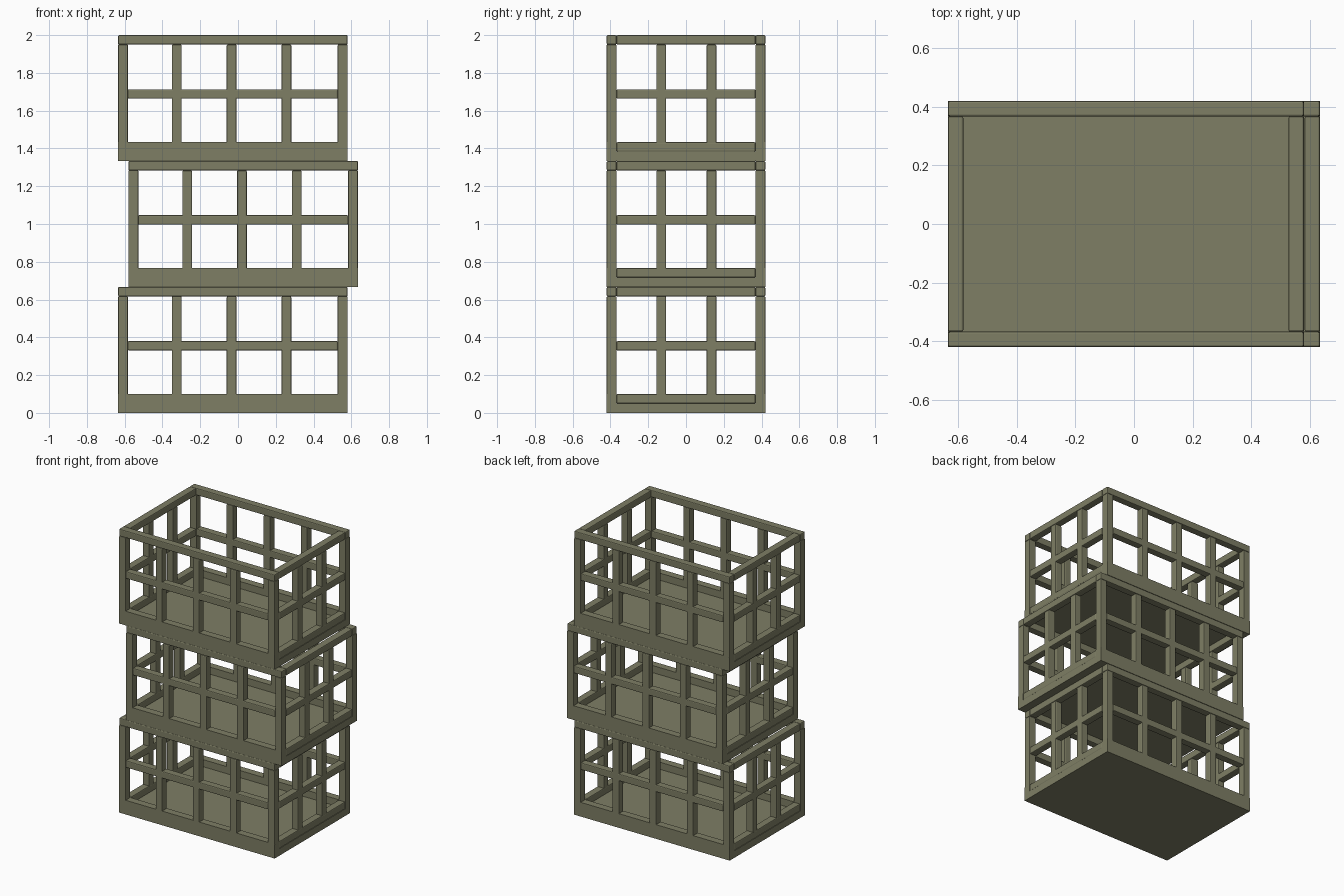
import bpy
import bmesh
from mathutils import Vector

old = bpy.data.objects.get("Cube")
if old:
    bpy.data.objects.remove(old, do_unlink=True)

OLIVE = (0.21, 0.21, 0.13, 1)
paint = bpy.data.materials.new("olive_paint")
paint.use_nodes = True
paint.diffuse_color = OLIVE
paint.node_tree.nodes["Principled BSDF"].inputs["Base Color"].default_value = OLIVE

# Crate dimensions
HALF_X, HALF_Y, HEIGHT, BAR = 0.6075, 0.42, 2 / 3, 0.052
INNER_X, INNER_Y = HALF_X - BAR, HALF_Y - BAR
RAIL_LEVELS = {"lower_rail": 0.05, "middle_rail": 0.33, "top_rail": HEIGHT - 0.05}


def box(name, low, high, shift, bevel=0.006):
    """Box between two corners, with softly chamfered edges."""
    low, high = Vector(low), Vector(high)
    bm = bmesh.new()
    bmesh.ops.create_cube(bm, size=1)
    bmesh.ops.scale(bm, vec=high - low, verts=bm.verts)
    mesh = bpy.data.meshes.new(name)
    bm.to_mesh(mesh)
    bm.free()
    mesh.materials.append(paint)
    obj = bpy.data.objects.new(name, mesh)
    obj.location = (low + high) / 2 + Vector(shift)
    bpy.context.collection.objects.link(obj)
    if bevel:
        mod = obj.modifiers.new("soft_edges", "BEVEL")
        mod.width = bevel
        mod.segments = 2
    return obj


def crate(label, shift):
    # Solid floor
    box(label + "_floor", (-HALF_X, -HALF_Y, 0), (HALF_X, HALF_Y, 0.05), shift, 0)

    for side, y in (("front", -HALF_Y), ("back", INNER_Y)):
        # Long rails run the full width, except between the corner posts
        for rail, z in RAIL_LEVELS.items():
            reach = INNER_X if rail == "middle_rail" else HALF_X
            box(f"{label}_{side}_{rail}", (-reach, y, z), (reach, y + BAR, z + 0.05),
                shift, 0 if rail == "lower_rail" else 0.006)
        # Three upright slats
        for i in range(3):
            x = -HALF_X + 0.285 + 0.29 * i
            box(f"{label}_{side}_slat", (x, y, 0.09), (x + BAR, y + BAR, HEIGHT - 0.05), shift)
        # Corner posts
        for x in (-HALF_X, INNER_X):
            box(f"{label}_{side}_corner_post", (x, y, 0.05),
                (x + BAR, y + BAR, HEIGHT - 0.05), shift, 0.004)

    for side, x in (("right", -HALF_X), ("left", INNER_X)):
        # Short rails fit between the long walls
        for rail, z in RAIL_LEVELS.items():
            box(f"{label}_{side}_{rail}", (x, -INNER_Y, z), (x + BAR, INNER_Y, z + 0.05), shift)
        # Two upright slats
        for y in (-0.157, 0.109):
            box(f"{label}_{side}_slat", (x, y, 0.09), (x + BAR, y + BAR, HEIGHT - 0.05), shift)


# Stack of three crates, the middle one pushed sideways
for i, label in enumerate(("bottom_crate", "middle_crate", "top_crate")):
    crate(label, (0.0275 if i == 1 else -0.0275, 0, i * HEIGHT))
